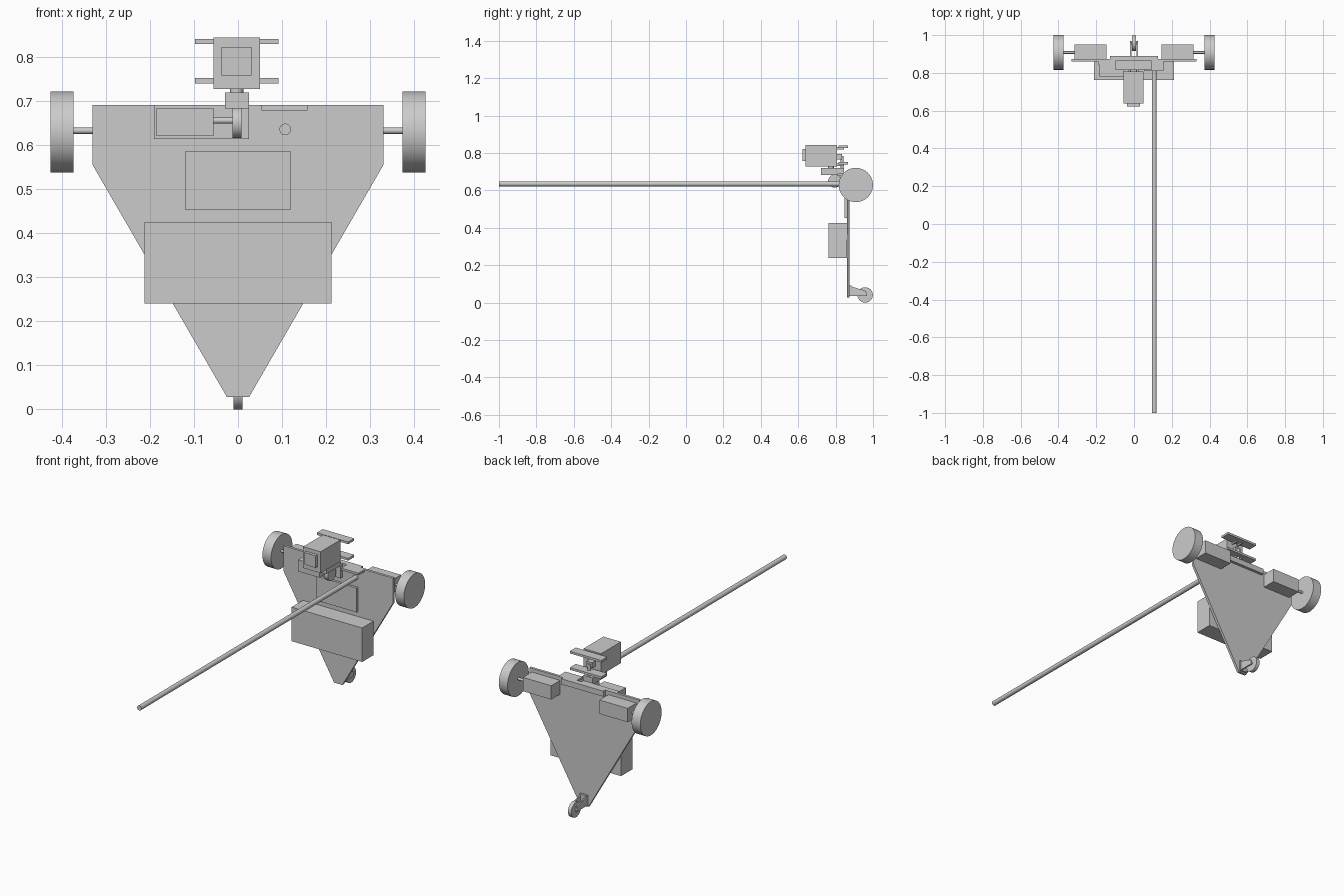
import bpy, bmesh, math
from mathutils import Vector

if "Cube" in bpy.data.objects:
    bpy.data.objects.remove(bpy.data.objects["Cube"])


def finish(name, bm):
    bmesh.ops.recalc_face_normals(bm, faces=bm.faces)
    me = bpy.data.meshes.new(name)
    bm.to_mesh(me)
    bm.free()
    ob = bpy.data.objects.new(name, me)
    bpy.context.collection.objects.link(ob)
    return ob


def box(name, x0, x1, y0, y1, z0, z1):
    bm = bmesh.new()
    bmesh.ops.create_cube(bm, size=1)
    for v in bm.verts:
        v.co = Vector(((x0 + x1) / 2 + v.co.x * (x1 - x0),
                       (y0 + y1) / 2 + v.co.y * (y1 - y0),
                       (z0 + z1) / 2 + v.co.z * (z1 - z0)))
    return finish(name, bm)


def rod(name, a, b, r, sides=32):
    a, b = Vector(a), Vector(b)
    bm = bmesh.new()
    bmesh.ops.create_cone(bm, cap_ends=True, segments=sides, radius1=r, radius2=r, depth=(b - a).length)
    rot = (b - a).to_track_quat('Z', 'Y')
    for v in bm.verts:
        v.co = rot @ v.co + (a + b) / 2
    for f in bm.faces:
        f.smooth = len(f.verts) == 4
    ob = finish(name, bm)
    for e in ob.data.edges:
        p, q = (ob.data.vertices[i].co for i in e.vertices)
        e.use_edge_sharp = abs((p - q).dot((b - a).normalized())) < 1e-4
    return ob


def prism(name, points, offset):
    bm = bmesh.new()
    f = bm.faces.new([bm.verts.new(p) for p in points])
    ext = bmesh.ops.extrude_face_region(bm, geom=[f], use_keep_orig=True)
    for v in ext['geom']:
        if isinstance(v, bmesh.types.BMVert):
            v.co += Vector(offset)
    return finish(name, bm)


# Tapered chassis plate
outline = [(-.33, .69), (.33, .69), (.33, .555), (.025, .028), (-.025, .028), (-.33, .555)]
prism("chassis_plate", [(x, .86, z) for x, z in outline], (0, .014, 0))

# Drive wheels, axles and motors
for side, s in (("left", -1), ("right", 1)):
    rod(side + "_wheel", (s * .373, .908, .629), (s * .425, .908, .629), .0915, 64)
    rod(side + "_axle", (s * .31, .908, .632), (s * .375, .908, .632), .007)
    x0, x1 = sorted((s * .145, s * .315))
    box(side + "_drive_motor", x0, x1, .874, .95, .595, .67)

# Battery, circuit board and rear rail
box("battery_box", -.212, .212, .763, .86, .24, .425)
box("circuit_board", -.12, .12, .847, .86, .453, .585)
box("rear_rail", -.127, .127, .874, .89, .66, .69)

# Long boom and its mounting tab
rod("boom", (.107, -1, .635), (.107, .86, .635), .013)
box("boom_tab", .053, .157, .81, .86, .678, .69)

# Caster at the lower tip
rod("caster_wheel", (-.01, .958, .041), (.01, .958, .041), .041, 48)
rod("caster_axle", (-.02, .958, .045), (.02, .958, .045), .008)
box("caster_mount", -.022, .022, .874, .884, .035, .092)
for side, x in (("left", -.02), ("right", .014)):
    prism(side + "_caster_fork", [(x, .88, .035), (x, .88, .088), (x, .962, .062), (x, .968, .035)],
          (.006, 0, 0))

# Tilt motor, shaft and pulley
box("tilt_bracket", -.19, .025, .845, .86, .613, .69)
box("tilt_motor", -.185, -.055, .78, .845, .62, .683)
rod("tilt_shaft", (-.055, .8, .655), (-.01, .8, .655), .007)
rod("tilt_pulley", (-.013, .795, .65), (.008, .795, .65), .035)

# Neck servo and head
box("neck_servo", -.03, .025, .722, .845, .682, .719)
rod("neck_post", (-.003, .775, .715), (-.003, .775, .73), .015)
box("head", -.055, .05, .638, .807, .727, .843)
box("head_screen", -.037, .031, .622, .638, .757, .822)

# Flat paddles behind the head with their links
for name, z in (("lower", .739), ("upper", .828)):
    box(name + "_paddle", -.097, .092, .815, .866, z, z + .012)
    for i, x in enumerate((-.022, .01)):
        box(f"{name}_paddle_link_{i + 1}", x, x + .006, .8, .845, z - .008, z + .004)
rod("paddle_post", (-.003, .835, .715), (-.003, .835, .785), .008)
box("paddle_hub", -.02, .014, .8, .835, .765, .795)
